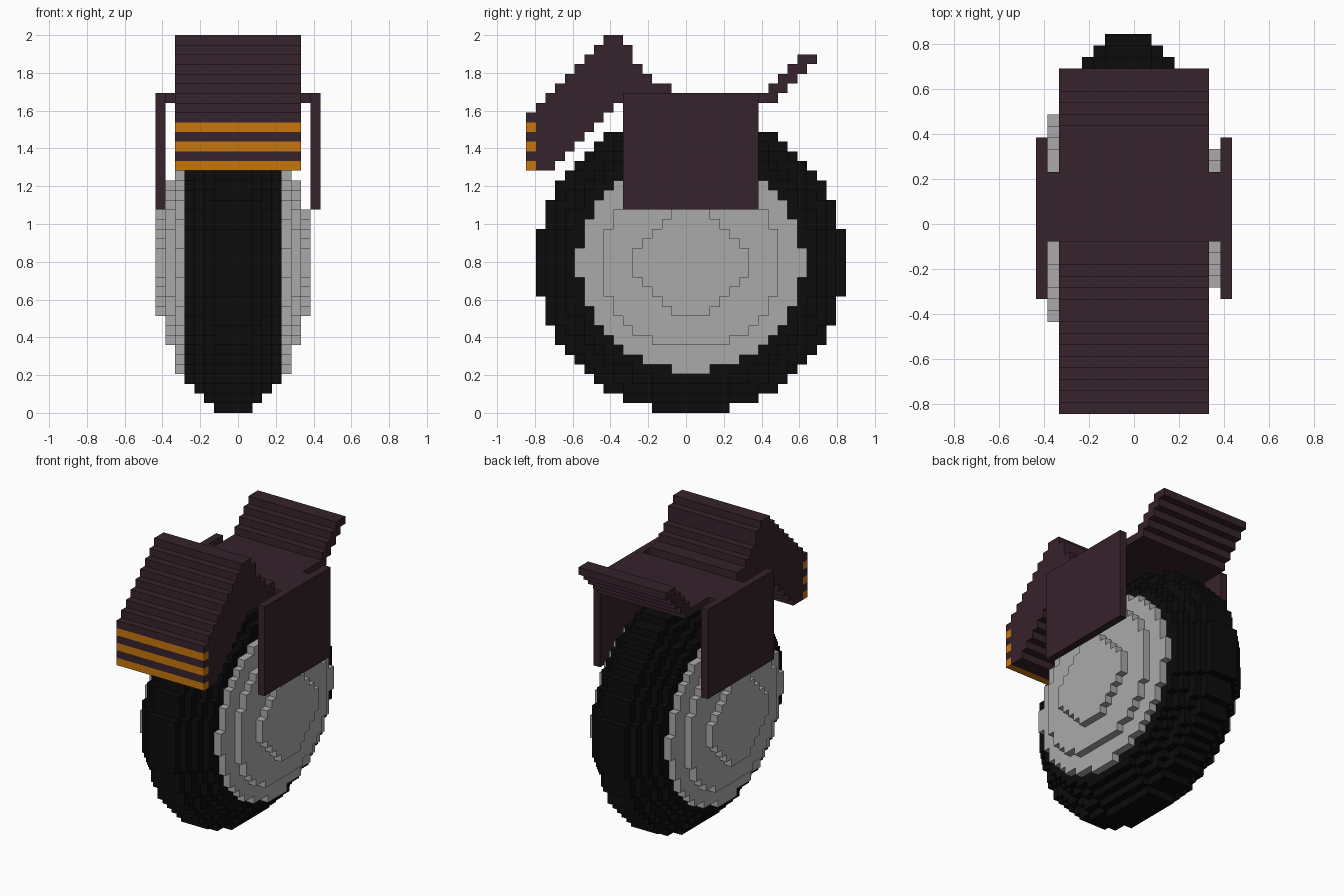
import bpy, bmesh, math

if "Cube" in bpy.data.objects:
    bpy.data.objects.remove(bpy.data.objects["Cube"])

V = 2 / 39                      # size of one block
X0, Y0 = -8.5 * V, -16.5 * V    # corner of the block grid


def material(name, rgb):
    m = bpy.data.materials.new(name)
    m.diffuse_color = (*rgb, 1)
    m.use_nodes = True
    m.node_tree.nodes["Principled BSDF"].inputs["Base Color"].default_value = m.diffuse_color
    return m


BLACK = material("tyre black", (0.0035, 0.0035, 0.0035))
GREY = material("hub grey", (0.40, 0.40, 0.40))
PLUM = material("dark plum", (0.037, 0.016, 0.025))
ORANGE = material("stripe orange", (0.58, 0.18, 0.004))


def add_prism(bm, rows, x0, x1):
    """Extrude a stepped side profile, rows of (z, y_min, y_max), from x0 to x1."""
    right = [p for z, a, b in rows for p in ((b, z), (b, z + 1))]
    left = [p for z, a, b in reversed(rows) for p in ((a, z + 1), (a, z))]
    outline = []
    for p in right + left:
        if not outline or p != outline[-1]:
            outline.append(p)
    verts = [bm.verts.new((X0 + x0 * V, Y0 + y * V, z * V)) for y, z in outline]
    face = bm.faces.new(verts)
    ext = bmesh.ops.extrude_face_region(bm, geom=[face])
    moved = [g for g in ext["geom"] if isinstance(g, bmesh.types.BMVert)]
    bmesh.ops.translate(bm, vec=((x1 - x0) * V, 0, 0), verts=moved)


def make(name, mat, prisms):
    bm = bmesh.new()
    for rows, x0, x1 in prisms:
        add_prism(bm, rows, x0, x1)
    bmesh.ops.recalc_face_normals(bm, faces=bm.faces)
    me = bpy.data.meshes.new(name)
    bm.to_mesh(me)
    bm.free()
    me.materials.append(mat)
    ob = bpy.data.objects.new(name, me)
    bpy.context.collection.objects.link(ob)
    return ob


def block(y0, y1, z0, z1):
    return [(z, y0, y1) for z in range(z0, z1)]


def disc(n, r2):
    """Blocky disc around the axle, n blocks in radius, r2 its squared limit."""
    rows = []
    for d in range(1 - n, n):
        h = int(math.sqrt(r2 - (abs(d) + 0.5) ** 2) + 0.5)
        rows.append((15 + d, 17 - h, 17 + h))
    return rows


# Tyre: rounded tread from stepped layers
make("tyre", BLACK, [(disc(r, r * r), x, x + w) for r, x, w in
     ((13, 3, 1), (14, 4, 1), (15, 5, 1), (16, 6, 4),
      (15, 10, 1), (14, 11, 1), (13, 12, 1))])

# Hub: three shrinking discs on each side, the outermost an octagon
cap = [(15 + d, 17 - min(6, 7 - abs(d)), 17 + min(6, 7 - abs(d)))
       for d in range(-5, 6)]
for i, (name, rows) in enumerate((("hub_rim", disc(12, 136)),
                                  ("hub_plate", disc(9, 88)),
                                  ("hub_cap", cap))):
    make(name + "_right", GREY, [(rows, 13 + i, 14 + i)])
    make(name + "_left", GREY, [(rows, 2 - i, 3 - i)])

# Side panels, roof and the short arms that join them
for name, x in (("left", 0), ("right", 16)):
    make("side_panel_" + name, PLUM, [(block(10, 24, 21, 33), x, x + 1)])
make("roof", PLUM, [(block(10, 24, 32, 33), 2, 15)])
make("roof_arms", PLUM, [(block(15, 21, 32, 33), 1, 2),
                         (block(15, 21, 32, 33), 15, 16)])

# Sloping rear flap
make("rear_flap", PLUM, [([(32 + i, 24 + i, 26 + i) for i in range(5)], 2, 15)])

# Front guard: sloping block with a stepped back, notched for the stripes
back = {33: 15, 34: 13, 35: 12, 36: 11, 37: 11, 38: 10}
guard = []
for z in range(25, 39):
    front = 1 if z in (25, 27, 29) else max(0, z - 30)
    guard.append((z, front, back.get(z, z - 22)))
make("front_guard", PLUM, [(guard, 2, 15)])
make("front_stripes", ORANGE, [(block(0, 1, z, z + 1), 2, 15) for z in (25, 27, 29)])
